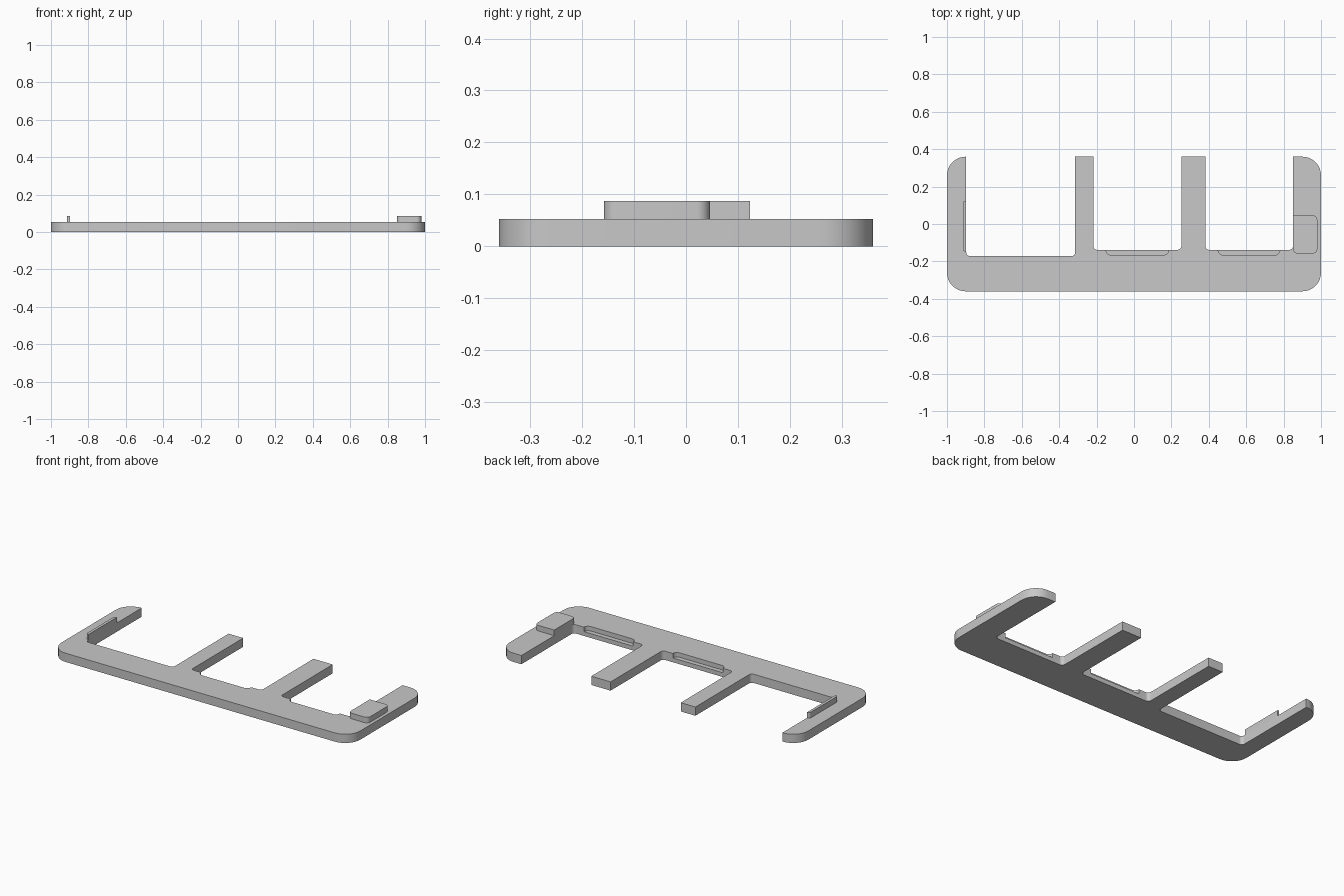
import bpy
import bmesh
from math import sin, cos, pi
from mathutils import Vector

cube = bpy.data.objects.get("Cube")
if cube:
    bpy.data.objects.remove(cube, do_unlink=True)

grey = bpy.data.materials.new("plain grey")
grey.use_nodes = True
colour = (0.58, 0.58, 0.58, 1)
grey.diffuse_color = colour
grey.node_tree.nodes["Principled BSDF"].inputs["Base Color"].default_value = colour


def rounded_outline(corners, steps=8):
    """Turn square (x, y, radius) corners into points, filleting where radius > 0."""
    points = []
    count = len(corners)
    for i, (x, y, radius) in enumerate(corners):
        p = Vector((x, y))
        if not radius:
            points.append(p)
            continue
        a = (Vector(corners[i - 1][:2]) - p).normalized()
        b = (Vector(corners[(i + 1) % count][:2]) - p).normalized()
        centre = p + (a + b) * radius
        for s in range(steps + 1):
            t = s / steps * pi / 2
            points.append(centre - (b * cos(t) + a * sin(t)) * radius)
    return points


def slab(name, corners, bottom, top):
    """Extrude a filleted outline between two heights."""
    bm = bmesh.new()
    face = bm.faces.new([bm.verts.new((p.x, p.y, bottom)) for p in rounded_outline(corners)])
    grown = bmesh.ops.extrude_face_region(bm, geom=[face])["geom"]
    verts = [g for g in grown if isinstance(g, bmesh.types.BMVert)]
    bmesh.ops.translate(bm, verts=verts, vec=(0, 0, top - bottom))
    bmesh.ops.recalc_face_normals(bm, faces=bm.faces)
    mesh = bpy.data.meshes.new(name)
    bm.to_mesh(mesh)
    bm.free()
    mesh.materials.append(grey)
    obj = bpy.data.objects.new(name, mesh)
    bpy.context.collection.objects.link(obj)
    return obj


def activate(obj):
    bpy.ops.object.select_all(action="DESELECT")
    obj.select_set(True)
    bpy.context.view_layer.objects.active = obj


THICK, HIGH, BACK = 0.053, 0.087, 0.36
OUTER, INNER = 0.1, 0.02

# Comb-shaped plate: outer corners, then the slots from +x to -x
outline = [(-1, BACK, OUTER), (-1, -BACK, OUTER), (1, -BACK, OUTER), (1, BACK, OUTER)]
slots = [(0.85, 0.382, -0.138), (0.253, -0.217, -0.138), (-0.315, -0.897, -0.172)]
for right, left, floor in slots:
    outline += [(right, BACK, 0), (right, floor, INNER), (left, floor, INNER), (left, BACK, 0)]
plate = slab("plate", outline, 0, THICK)

# Shallow finger recesses in the edges of two slots
for x0, x1 in [(-0.15, 0.185), (0.45, 0.78)]:
    cutter = slab("recess_cutter", [(x0, -0.1, 0), (x0, -0.166, 0.027),
                                    (x1, -0.166, 0.027), (x1, -0.1, 0)], 0.026, 0.1)
    cutter.hide_render = True
    activate(plate)
    cut = plate.modifiers.new("recess", "BOOLEAN")
    cut.operation = "DIFFERENCE"
    cut.solver = "EXACT"
    cut.object = cutter
    bpy.ops.object.modifier_apply(modifier=cut.name)
    bpy.data.objects.remove(cutter, do_unlink=True)

# Raised pad on one arm and thin ridge on the other
pad = slab("raised_pad", [(0.85, 0.046, 0), (0.85, -0.158, 0.025),
                          (0.98, -0.158, 0.025), (0.98, 0.046, 0.025)], THICK, HIGH)
ridge = slab("thin_ridge", [(-0.897, 0.123, 0), (-0.914, 0.123, 0.012),
                            (-0.914, -0.147, 0.012), (-0.897, -0.147, 0)], THICK, HIGH)

for obj in (plate, pad, ridge):
    activate(obj)
    bpy.ops.object.shade_smooth_by_angle()
